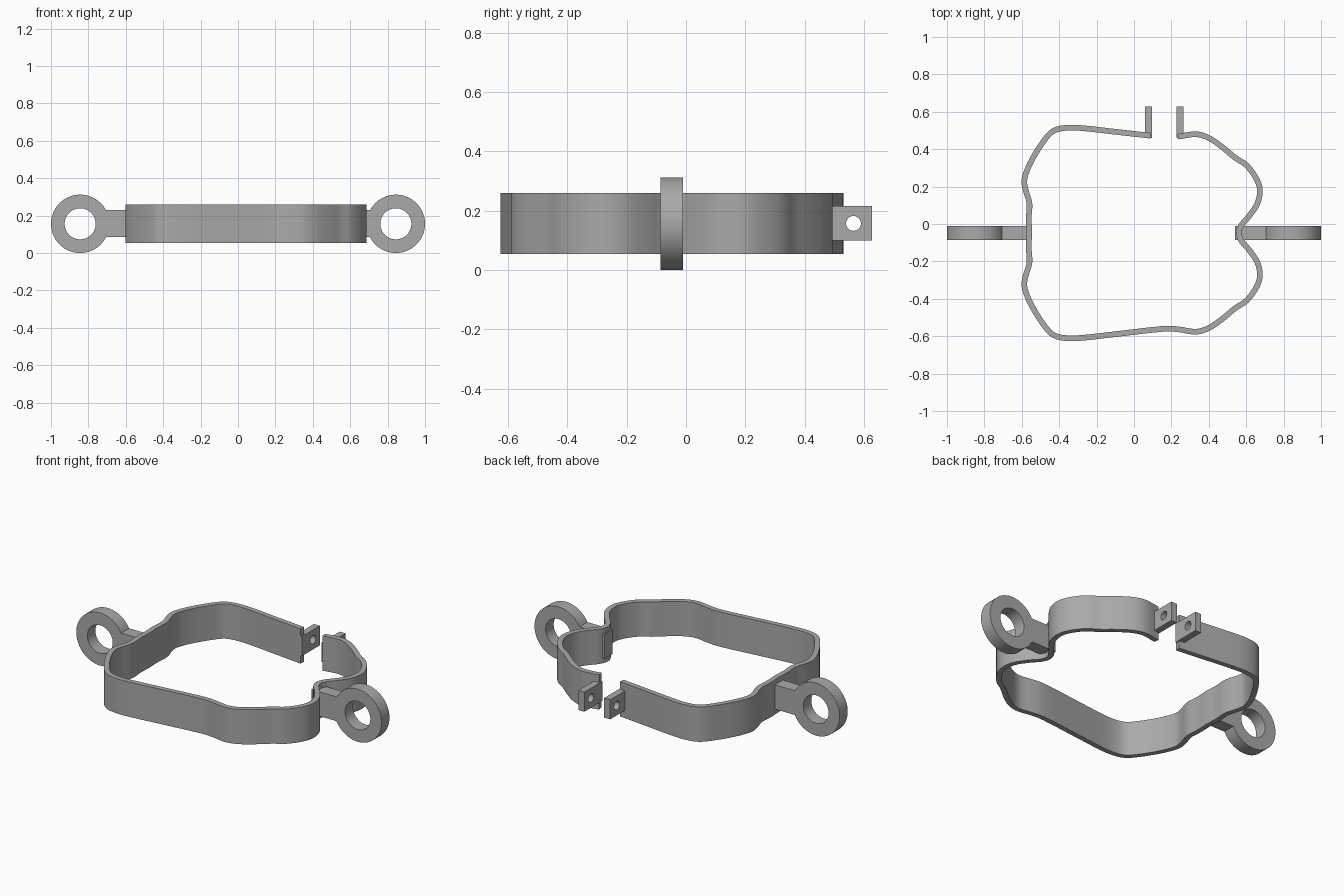
import bpy
import math
from mathutils import Matrix, Vector

cube = bpy.data.objects.get("Cube")
if cube:
    bpy.data.objects.remove(cube)

metal = bpy.data.materials.new("grey metal")
metal.use_nodes = True
GREY = (0.4, 0.4, 0.4, 1)
metal.diffuse_color = GREY
metal.node_tree.nodes["Principled BSDF"].inputs["Base Color"].default_value = GREY

MID_Y, MID_Z = -0.048, 0.157
# Local XY outlines stood upright: extruded along y, or along x
ALONG_Y = Matrix.Rotation(math.pi / 2, 4, "X")
ALONG_X = Matrix(((0, 0, 1, 0), (1, 0, 0, 0), (0, 1, 0, 0), (0, 0, 0, 1)))


def plate(name, loops, thickness, location, turn=Matrix()):
    """Extrude closed outlines; inner outlines become holes."""
    curve = bpy.data.curves.new(name, "CURVE")
    curve.dimensions = "2D"
    curve.fill_mode = "BOTH"
    curve.extrude = thickness / 2
    for loop in loops:
        spline = curve.splines.new("POLY")
        spline.points.add(len(loop) - 1)
        for point, (x, y) in zip(spline.points, loop):
            point.co = (x, y, 0, 1)
        spline.use_cyclic_u = True
    obj = bpy.data.objects.new(name, curve)
    bpy.context.collection.objects.link(obj)
    obj.matrix_world = Matrix.Translation(location) @ turn
    bpy.ops.object.select_all(action="DESELECT")
    obj.select_set(True)
    bpy.context.view_layer.objects.active = obj
    bpy.ops.object.convert(target="MESH")
    obj = bpy.context.object
    obj.data.materials.clear()
    obj.data.materials.append(metal)
    bpy.ops.object.shade_smooth_by_angle(angle=math.radians(30))
    return obj


def circle(radius, count):
    return [(radius * math.cos(i * math.tau / count), radius * math.sin(i * math.tau / count))
            for i in range(count)]


def box(x0, x1, y0, y1):
    return [(x0, y0), (x1, y0), (x1, y1), (x0, y1)]


def smooth_path(points, steps=4):
    """Catmull-Rom path through the points."""
    pts = [Vector(p) for p in points]
    pts = [2 * pts[0] - pts[1]] + pts + [2 * pts[-1] - pts[-2]]
    path = []
    for a, b, c, d in zip(pts, pts[1:], pts[2:], pts[3:]):
        for i in range(steps):
            t = i / steps
            path.append(0.5 * (2 * b + (c - a) * t + (2 * a - 5 * b + 4 * c - d) * t * t
                               + (3 * b - a - 3 * c + d) * t ** 3))
    return path + [pts[-2]]


def ribbon(path, width):
    """Outline of a strip of even width along an open path."""
    left, right = [], []
    for i, p in enumerate(path):
        along = (path[min(i + 1, len(path) - 1)] - path[max(i - 1, 0)]).normalized()
        side = Vector((-along.y, along.x)) * width / 2
        left.append(p + side)
        right.append(p - side)
    return left + right[::-1]


# Clamp band: back halves of each side, mirrored to the front
left_back = [(0.09, 0.472), (-0.1, 0.493), (-0.25, 0.51), (-0.35, 0.515), (-0.43, 0.498),
             (-0.485, 0.44), (-0.55, 0.335), (-0.585, 0.245), (-0.58, 0.185),
             (-0.559, 0.11), (-0.563, 0.03), (-0.56, MID_Y)]
right_back = [(0.235, 0.467), (0.33, 0.48), (0.4, 0.46), (0.47, 0.413), (0.54, 0.355),
              (0.6, 0.315), (0.65, 0.25), (0.673, 0.185), (0.66, 0.11),
              (0.615, 0.042), (0.575, -0.005), (0.56, MID_Y)]


def mirrored(points):
    return [(x, 2 * MID_Y - y) for x, y in points]


centre_line = (left_back + mirrored(left_back[1:-1])[::-1]
               + mirrored([(0.15, 0.465)] + right_back[:-1]) + right_back[::-1])
plate("clamp_band", [ribbon(smooth_path(centre_line), 0.03)], 0.206, (0, 0, MID_Z))

# Eye ring and shank on each side
for side, sign, shank_end in (("left", 1, 0.54), ("right", -1, 0.56)):
    plate(side + "_eye_ring", [circle(0.156, 64), circle(0.083, 64)], 0.075,
          (sign * 0.844, MID_Y, 0.156), ALONG_Y)
    ends = sorted((sign * shank_end, sign * 0.735))
    plate(side + "_shank", [box(*ends, -0.072, 0.072)], 0.075,
          (0, MID_Y, MID_Z), ALONG_Y)

# Drilled bolt tabs either side of the gap
for side, x in (("left", 0.246), ("right", 0.077)):
    plate(side + "_bolt_tab", [box(-0.105, 0.063, -0.058, 0.058), circle(0.025, 32)],
          0.039, (x, 0.565, MID_Z), ALONG_X)
